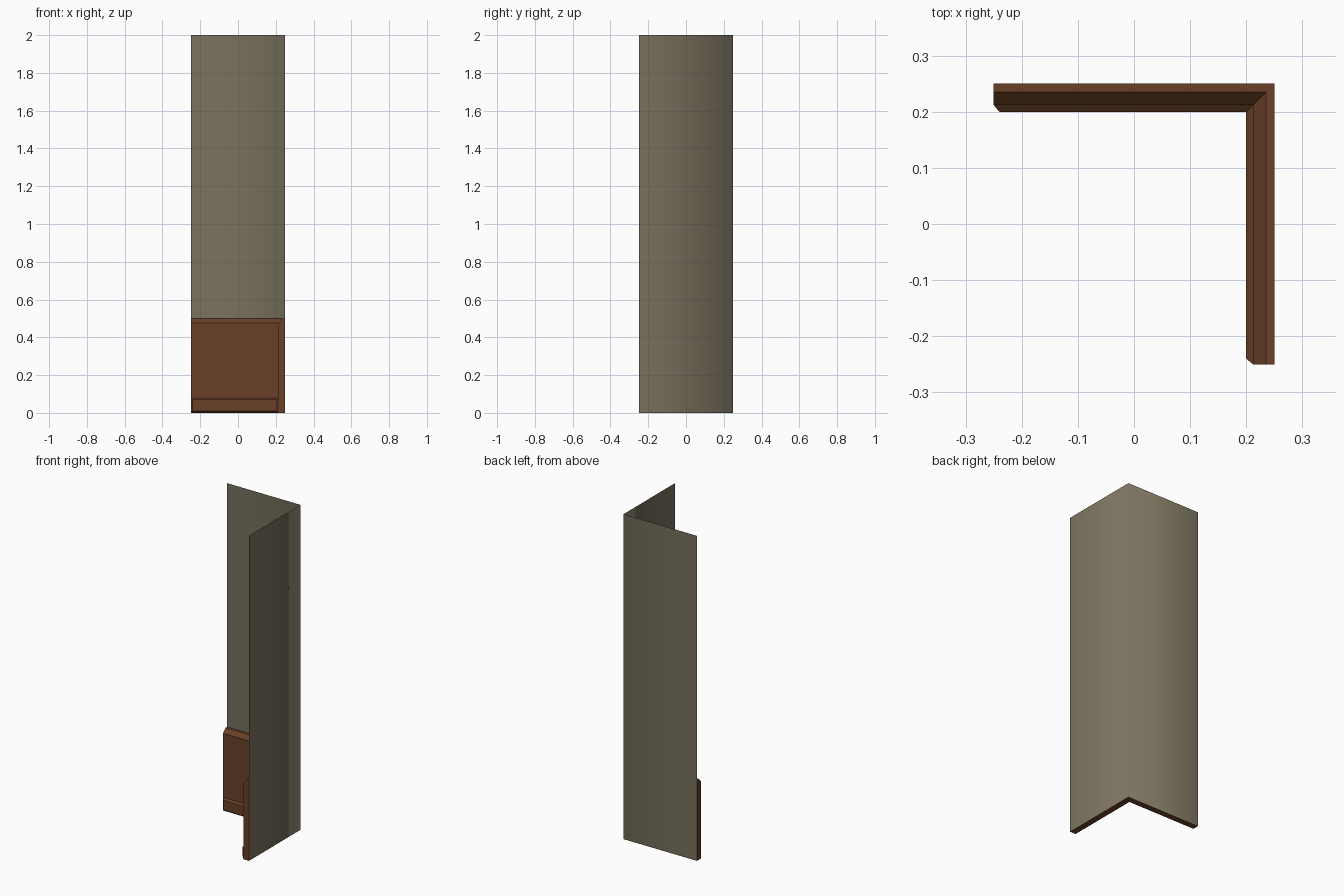
import bpy

if "Cube" in bpy.data.objects:
    bpy.data.objects.remove(bpy.data.objects["Cube"])

W = 0.25  # half width of the corner


def material(name, rgb):
    mat = bpy.data.materials.new(name)
    mat.diffuse_color = (*rgb, 1)
    mat.use_nodes = True
    mat.node_tree.nodes["Principled BSDF"].inputs["Base Color"].default_value = mat.diffuse_color
    return mat


def sweep(name, profile, mat, caps=(), smooth=False):
    """Sweep a (depth, height, end inset) profile round the mitred corner.
    caps lists the profile indices that close each end."""
    verts = []
    for d, z, inset in profile:
        verts += [(-W + inset, W - d, z), (W - d, W - d, z), (W - d, -W + inset, z)]
    faces = []
    for i in range(len(profile) - 1):
        for s in (0, 1):
            a, b = i * 3 + s, (i + 1) * 3 + s
            faces.append((a, b, b + 1, a + 1))
    for cap in caps:
        faces.append([i * 3 for i in reversed(cap)])
        faces.append([i * 3 + 2 for i in cap])
    mesh = bpy.data.meshes.new(name)
    mesh.from_pydata(verts, [], faces)
    mesh.materials.append(mat)
    mesh.polygons.foreach_set("use_smooth", [smooth] * len(mesh.polygons))
    mesh.update()
    obj = bpy.data.objects.new(name, mesh)
    bpy.context.collection.objects.link(obj)
    return obj


plaster = material("grey_plaster", (0.195, 0.168, 0.114))
wood = material("brown_wood", (0.144, 0.051, 0.020))

# Thin wall, shaded smoothly round the corner, facing into the room
sweep("wall", [(0, 2, 0), (0, 0, 0)], plaster, smooth=True)

# Wood panelling: flat top, bevelled lip, panel face, chamfered skirting, underside
D = 0.038
sweep("wood_panelling",
      [(0, 0.5, 0), (0.015, 0.5, 0), (D, 0.475, 0), (D, 0.08, 0),
       (0.05, 0.07, 0.01), (0.05, 0.01, 0.01), (D, 0, 0), (0, 0, 0)],
      wood, caps=[(0, 1, 2, 3, 6, 7), (3, 4, 5, 6)])
